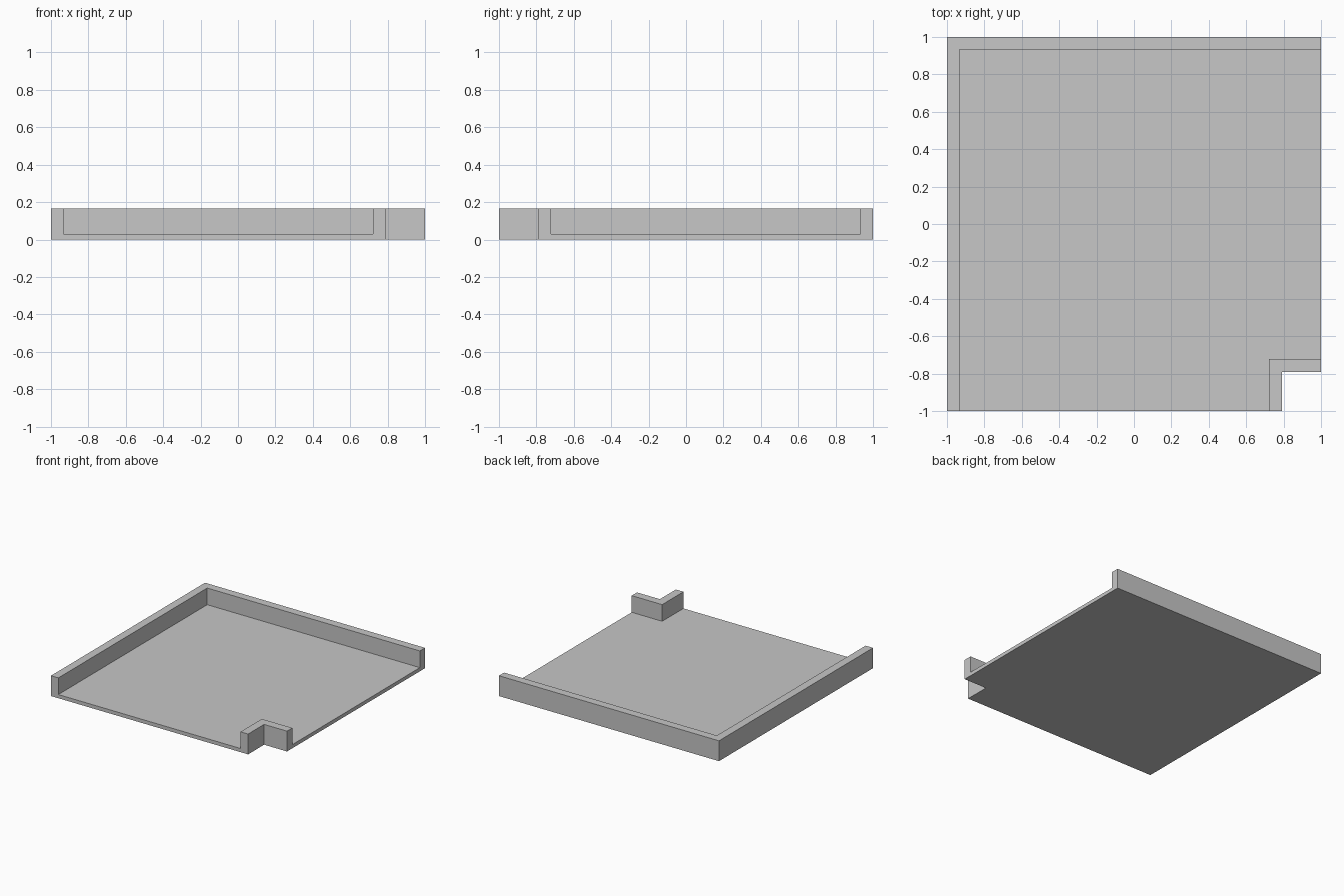
import bpy, bmesh

if "Cube" in bpy.data.objects:
    bpy.data.objects.remove(bpy.data.objects["Cube"])

HEIGHT, FLOOR = 0.167, 0.03   # wall top and floor thickness
INNER, NOTCH, POST = 0.933, 0.792, 0.723
OVER = 1.2                    # cutter overshoot past the open sides


def prism(name, outline, z0, z1):
    """Extrude a flat outline from z0 to z1."""
    bm = bmesh.new()
    base = bm.faces.new([bm.verts.new((x, y, z0)) for x, y in outline])
    top = bmesh.ops.extrude_face_region(bm, geom=[base], use_keep_orig=True)
    for v in top["geom"]:
        if isinstance(v, bmesh.types.BMVert):
            v.co.z = z1
    bmesh.ops.recalc_face_normals(bm, faces=bm.faces)
    mesh = bpy.data.meshes.new(name)
    bm.to_mesh(mesh)
    bm.free()
    obj = bpy.data.objects.new(name, mesh)
    bpy.context.collection.objects.link(obj)
    return obj


def notched(left, right, near, far, nx, ny):
    """Rectangle with a square corner missing at front right."""
    return [(left, near), (nx, near), (nx, ny), (right, ny), (right, far), (left, far)]


grey = bpy.data.materials.new("light grey")
grey.diffuse_color = (0.57, 0.57, 0.57, 1)
grey.use_nodes = True
grey.node_tree.nodes["Principled BSDF"].inputs["Base Color"].default_value = grey.diffuse_color

# Tray: floor, two long walls and the corner post wall in one solid
tray = prism("corner_tray", notched(-1, 1, -1, 1, NOTCH, -NOTCH), 0, HEIGHT)
tray.data.materials.append(grey)

# Hollow: leaves the floor and walls, open at the front and right
hollow = prism("hollow_cutter", notched(-INNER, OVER, -OVER, INNER, POST, -POST), FLOOR, 0.4)
hollow.data.materials.append(grey)
hollow.hide_render = True

cut = tray.modifiers.new("hollow", 'BOOLEAN')
cut.operation = 'DIFFERENCE'
cut.solver = 'EXACT'
cut.object = hollow
bpy.context.view_layer.objects.active = tray
bpy.ops.object.modifier_apply(modifier=cut.name)
bpy.data.objects.remove(hollow)
